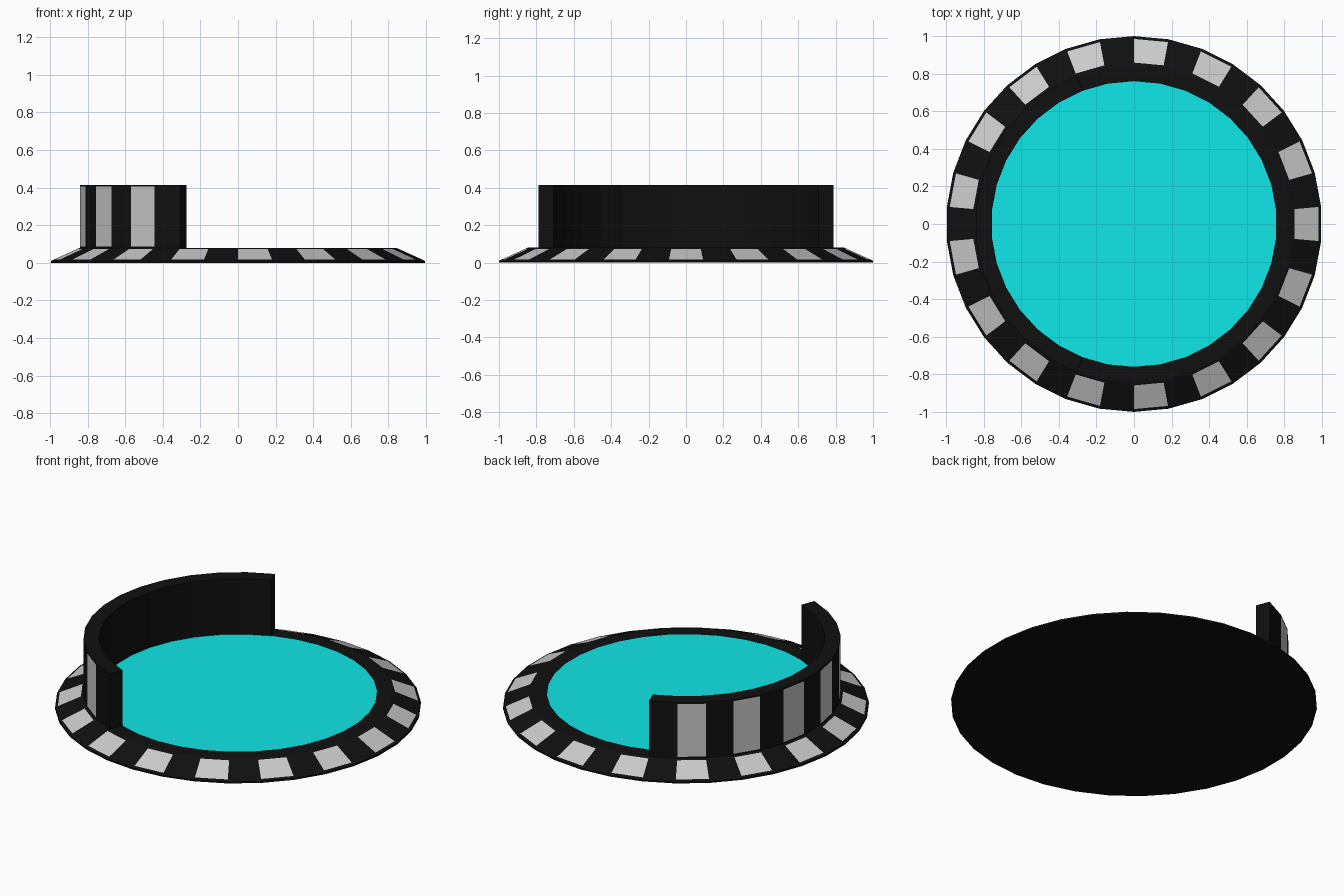
import bpy, bmesh
from math import cos, sin, pi

if "Cube" in bpy.data.objects:
    bpy.data.objects.remove(bpy.data.objects["Cube"])

SIDES = 34
STEP = 2 * pi / SIDES
ALL = range(SIDES)
LIGHT = range(0, SIDES, 2)      # segments carrying a pale panel
DARK = range(1, SIDES, 2)
WALL = range(11, 24)            # segments covered by the curved wall


def material(name, color):
    m = bpy.data.materials.new(name)
    m.diffuse_color = color
    m.use_nodes = True
    m.node_tree.nodes["Principled BSDF"].inputs["Base Color"].default_value = m.diffuse_color
    return m


black = material("black", (0.005, 0.005, 0.005, 1))
cyan = material("cyan", (0.005, 0.8, 0.8, 1))


def point(bm, p, k):
    """Profile point (radius, z) on side edge k; segment 0 is centred on +x."""
    a = (k - 0.5) * STEP
    return bm.verts.new((p[0] * cos(a), p[0] * sin(a), p[1]))


def build(name, bands, mat=None, caps=()):
    """Sweep each (profile, segments) band round z; caps are (outline, edge) ends."""
    bm = bmesh.new()
    for profile, segments in bands:
        for p, q in zip(profile, profile[1:]):
            for k in segments:
                corners = [(p, k), (p, k + 1), (q, k + 1), (q, k)]
                if p[0] == 0:
                    corners.pop(1)
                elif q[0] == 0:
                    corners.pop(2)
                bm.faces.new([point(bm, c, e) for c, e in corners])
    for outline, k in caps:
        bm.faces.new([point(bm, c, k) for c in outline])
    bmesh.ops.remove_doubles(bm, verts=bm.verts, dist=1e-4)
    me = bpy.data.meshes.new(name)
    bm.to_mesh(me)
    bm.free()
    if mat:
        me.materials.append(mat)
    ob = bpy.data.objects.new(name, me)
    bpy.context.collection.objects.link(ob)
    return ob


# Base: flat bottom, thin edge, sloped rim with openings for the panels
slope = [(0.985, 0.017), (0.859, 0.074)]
build("base_rim", [
    ([(0, 0), (1, 0), (1, 0.01), slope[0]], ALL),
    (slope, DARK),
    ([slope[1], (0.845, 0.08), (0.76, 0.08)], ALL),
], black)
build("rim_panels", [(slope, LIGHT)])

# Cyan floor disc
build("floor_disc", [([(0.76, 0.08), (0, 0.08)], ALL)], cyan)

# Curved wall on the left, with pale panels on its outer face
z0, z1, lo, hi = 0.08, 0.415, 0.088, 0.406
outer = [(0.845, lo), (0.845, hi)]
section = [(0.845, z0), (0.845, z1), (0.76, z1), (0.76, z0)]
build("curved_wall", [
    ([(0.845, z0), outer[0]], WALL),
    (outer, [k for k in WALL if k in DARK]),
    ([outer[1], (0.845, z1), (0.76, z1), (0.76, z0)], WALL),
], black, caps=[(section, WALL[0]), (section[::-1], WALL[-1] + 1)])
build("wall_panels", [(outer, [k for k in WALL if k in LIGHT])])
